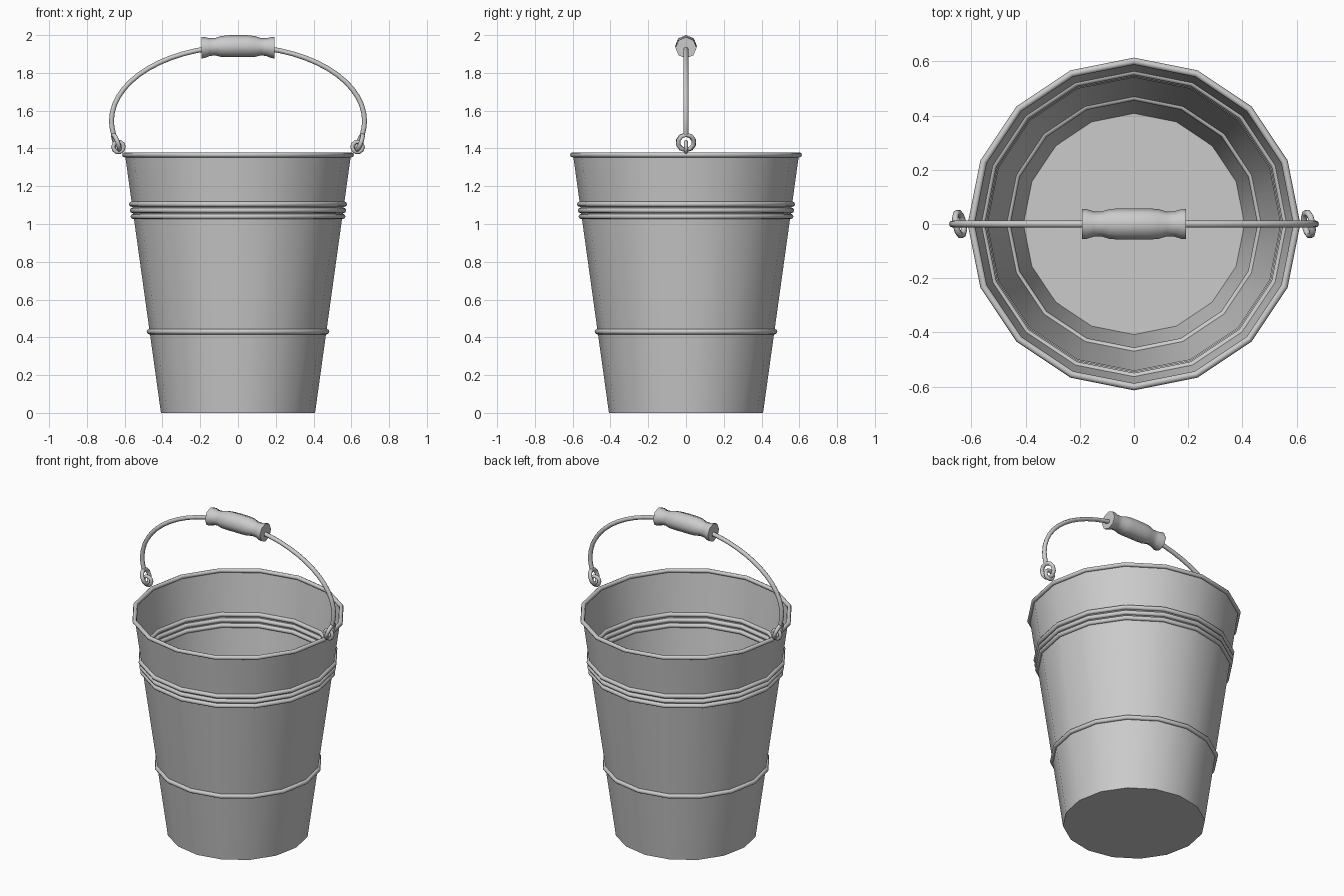
import bpy, bmesh
from math import sin, cos, pi, radians

if "Cube" in bpy.data.objects:
    bpy.data.objects.remove(bpy.data.objects["Cube"])

SIDES = 16


def wall_radius(z):
    return 0.408 + 0.19 * z / 1.366


def smooth(obj, angle=35):
    bpy.ops.object.select_all(action='DESELECT')
    obj.select_set(True)
    bpy.context.view_layer.objects.active = obj
    bpy.ops.object.shade_smooth_by_angle(angle=radians(angle))


def ring_mesh(name, rings, cap_start=False, cap_end=False, angle=35):
    """Skin a list of equally sized point rings."""
    bm = bmesh.new()
    vs = [[bm.verts.new(p) for p in r] for r in rings]
    n = len(vs[0])
    for a, b in zip(vs, vs[1:]):
        for i in range(n):
            j = (i + 1) % n
            bm.faces.new((a[i], a[j], b[j], b[i]))
    if cap_start:
        bm.faces.new(vs[0][::-1])
    if cap_end:
        bm.faces.new(vs[-1])
    bmesh.ops.recalc_face_normals(bm, faces=bm.faces[:])
    me = bpy.data.meshes.new(name)
    bm.to_mesh(me)
    bm.free()
    obj = bpy.data.objects.new(name, me)
    bpy.context.collection.objects.link(obj)
    smooth(obj, angle)
    return obj


def torus(name, loc, major, minor, rot=(0, 0, 0), sides=SIDES):
    bpy.ops.mesh.primitive_torus_add(location=loc, rotation=rot, major_radius=major,
                                     minor_radius=minor, major_segments=sides, minor_segments=8)
    obj = bpy.context.object
    obj.name = name
    smooth(obj, 50)
    return obj


# thin tapered wall with a flat bottom
ring_mesh("bucket_body",
          [[(wall_radius(z) * cos(2 * pi * i / SIDES), wall_radius(z) * sin(2 * pi * i / SIDES), z)
            for i in range(SIDES)] for z in (0, 1.366)], cap_start=True)

# rolled rim and reinforcing bands
torus("rim", (0, 0, 1.366), 0.601, 0.013)
for k, z in enumerate((0.43, 1.04, 1.072, 1.105)):
    torus(f"band_{k + 1}", (0, 0, z), wall_radius(z) + 0.002, 0.014)

# wire handle: half ellipse with straight ends running into the hooks
pts = [(0.67 * cos(pi * i / 28), 1.545 + 0.395 * sin(pi * i / 28)) for i in range(29)]
pts = [(0.658, 1.472), (0.667, 1.51)] + pts + [(-0.667, 1.51), (-0.658, 1.472)]
cu = bpy.data.curves.new("wire_handle", 'CURVE')
cu.dimensions = '3D'
cu.bevel_depth = 0.013
cu.bevel_resolution = 2
cu.use_fill_caps = True
sp = cu.splines.new('POLY')
sp.points.add(len(pts) - 1)
for p, (x, z) in zip(sp.points, pts):
    p.co = (x, 0, z, 1)
wire = bpy.data.objects.new("wire_handle", cu)
bpy.context.collection.objects.link(wire)
bpy.ops.object.select_all(action='DESELECT')
wire.select_set(True)
bpy.context.view_layer.objects.active = wire
bpy.ops.object.convert(target='MESH')
smooth(bpy.context.object, 50)

# hooks at the wire ends, linked through ears on the rim
for s, side in ((-1, "left"), (1, "right")):
    torus(f"hook_{side}", (s * 0.644, 0, 1.432), 0.043, 0.012,
          (0, radians(90 + s * 20), radians(10)), 10)
    torus(f"ear_{side}", (s * 0.633, 0, 1.408), 0.028, 0.011, (radians(90), 0, 0), 10)

# turned grip, bent slightly along the wire
half = [(0.192, 0.056), (0.178, 0.056), (0.15, 0.047), (0.12, 0.046), (0.09, 0.055), (0.05, 0.058)]
profile = [(-x, r) for x, r in half] + [(0, 0.058)] + half[::-1]
ring_mesh("grip",
          [[(x, r * sin(2 * pi * i / 8), 1.942 - 0.25 * x * x + r * cos(2 * pi * i / 8))
            for i in range(8)] for x, r in profile], True, True, 50)
